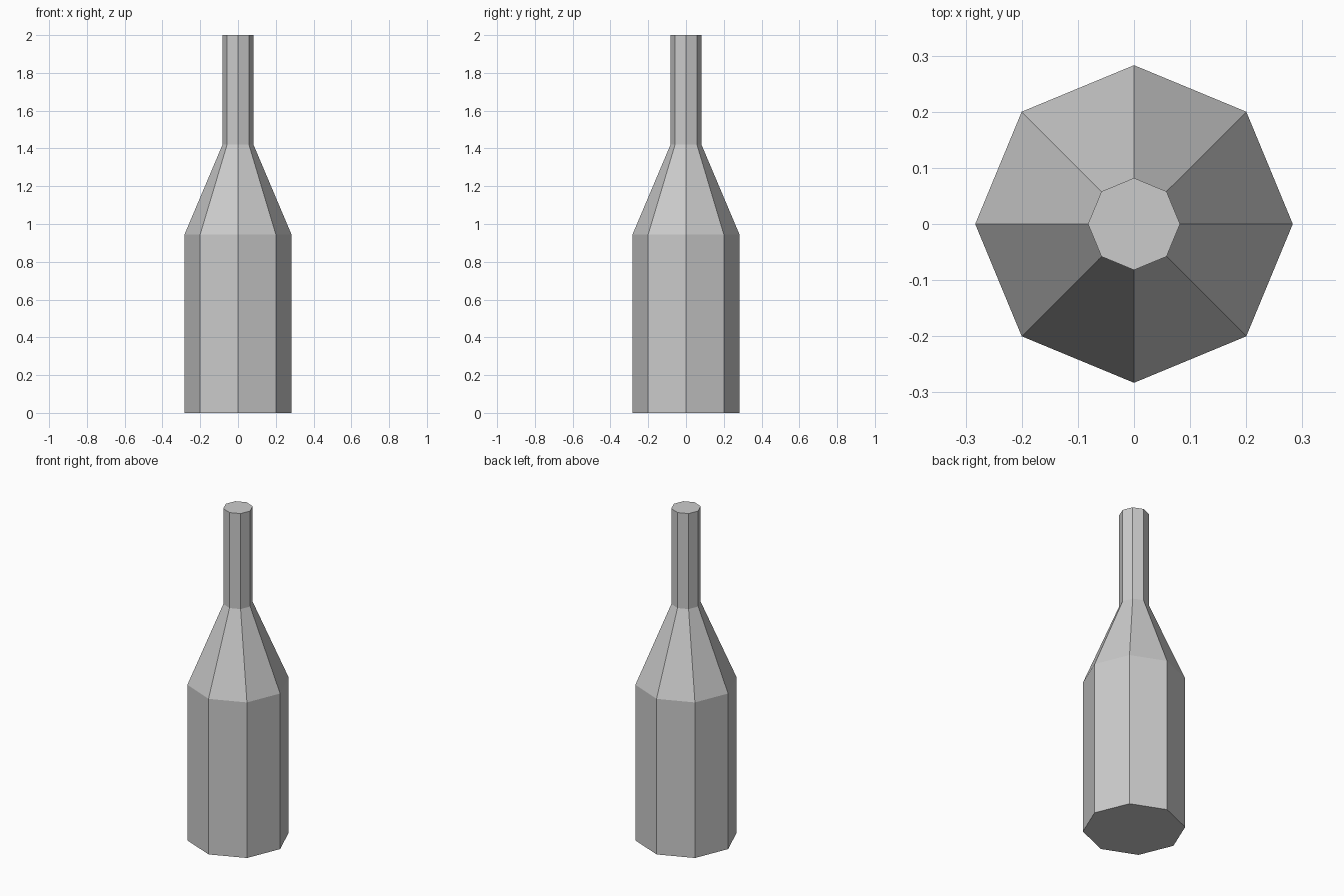
import bpy, bmesh
from math import cos, sin, pi

if "Cube" in bpy.data.objects:
    bpy.data.objects.remove(bpy.data.objects["Cube"])

SIDES = 8
# Bottle profile: (radius, height)
PROFILE = [(0.283, 0.0), (0.283, 0.945), (0.082, 1.42), (0.082, 2.0)]

bm = bmesh.new()

# One octagonal ring per profile point, corners on the axes
rings = [[bm.verts.new((r * cos(2 * pi * i / SIDES), r * sin(2 * pi * i / SIDES), z))
          for i in range(SIDES)] for r, z in PROFILE]

# Body, shoulder and neck walls
for low, high in zip(rings, rings[1:]):
    for i in range(SIDES):
        j = (i + 1) % SIDES
        bm.faces.new((low[i], low[j], high[j], high[i]))

# Base and top caps
bm.faces.new(rings[0][::-1])
bm.faces.new(rings[-1])

mesh = bpy.data.meshes.new("bottle")
bm.to_mesh(mesh)
bm.free()
bpy.context.collection.objects.link(bpy.data.objects.new("bottle", mesh))
